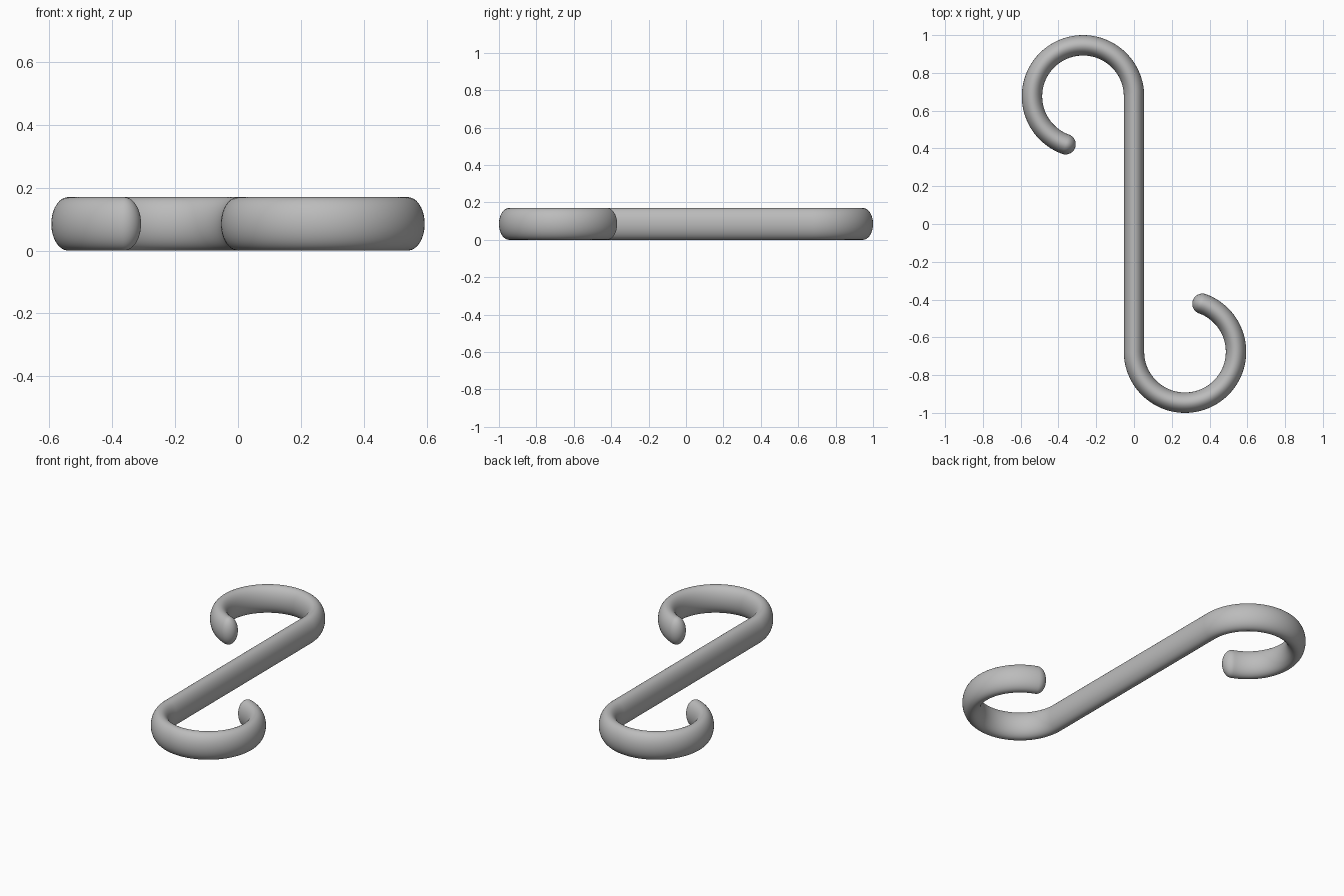
import bpy, bmesh
from math import sin, cos, pi, radians
from mathutils import Vector

cube = bpy.data.objects.get("Cube")
if cube:
    bpy.data.objects.remove(cube, do_unlink=True)

BEND = 0.27              # radius of the hook centre line
CENTRE_Y = 0.676         # where the straight shank meets the bends
HALF_W, HALF_H = 0.054, 0.085
SWEEP = radians(250)
ARC_STEPS, CAP_STEPS, SIDES = 72, 10, 48

metal = bpy.data.materials.new("grey metal")
metal.use_nodes = True
grey = (0.5, 0.5, 0.5, 1)
metal.diffuse_color = grey
metal.node_tree.nodes["Principled BSDF"].inputs["Base Color"].default_value = grey


def upper_stations():
    """Stations (centre, tangent, scale) from mid shank to the rounded tip."""
    out = []
    for i in range(ARC_STEPS + 1):
        a = SWEEP * i / ARC_STEPS
        out.append((Vector((-BEND + BEND * cos(a), CENTRE_Y + BEND * sin(a), HALF_H)),
                    Vector((-sin(a), cos(a), 0)), 1.0))
    end, tangent, _ = out[-1]
    for i in range(1, CAP_STEPS):
        a = pi / 2 * i / CAP_STEPS
        out.append((end + tangent * HALF_W * sin(a), tangent, cos(a)))
    return out, end + tangent * HALF_W


# The lower hook is the upper one turned half way round the z axis
upper, upper_tip = upper_stations()
flip = Vector((-1, -1, 1))
lower = [(c * flip, t, s) for c, t, s in reversed(upper)]
stations = lower + upper

# Sweep an upright oval section along the whole path
bm = bmesh.new()
rings = []
for centre, tangent, scale in stations:
    side = Vector((tangent.y, -tangent.x, 0))
    ring = []
    for k in range(SIDES):
        a = 2 * pi * k / SIDES
        offset = side * HALF_W * cos(a) + Vector((0, 0, HALF_H * sin(a)))
        ring.append(bm.verts.new(centre + offset * scale))
    rings.append(ring)
for r0, r1 in zip(rings, rings[1:]):
    for k in range(SIDES):
        n = (k + 1) % SIDES
        bm.faces.new((r0[k], r0[n], r1[n], r1[k]))

# Close both tips
for ring, tip in ((rings[0], upper_tip * flip), (rings[-1], upper_tip)):
    pole = bm.verts.new(tip)
    for k in range(SIDES):
        bm.faces.new((ring[k], ring[(k + 1) % SIDES], pole))
bmesh.ops.recalc_face_normals(bm, faces=bm.faces)

mesh = bpy.data.meshes.new("double_hook")
bm.to_mesh(mesh)
bm.free()
mesh.materials.append(metal)
mesh.shade_smooth()
hook = bpy.data.objects.new("double_hook", mesh)
bpy.context.collection.objects.link(hook)
